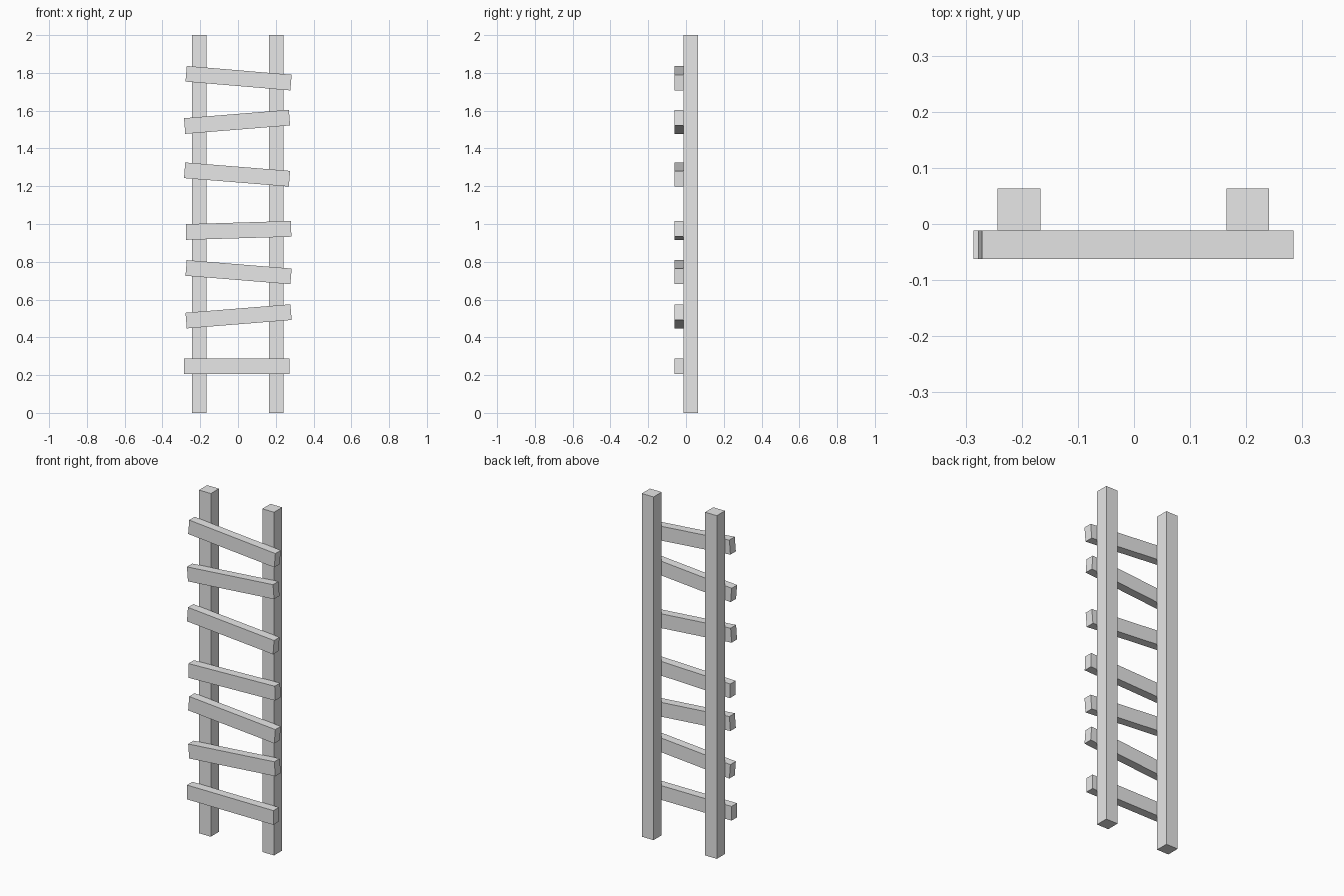
import bpy
import math

# Remove the default cube only
default_cube = bpy.data.objects.get("Cube")
if default_cube:
    bpy.data.objects.remove(default_cube, do_unlink=True)

# Single plain grey
grey = bpy.data.materials.new("plain_grey")
grey.use_nodes = True
colour = (0.8, 0.8, 0.8, 1.0)
grey.diffuse_color = colour
grey.node_tree.nodes["Principled BSDF"].inputs["Base Color"].default_value = colour


def beam(name, size, location, tilt=0.0):
    """Box of the given size, tilted in the front plane (positive raises +x)."""
    bpy.ops.mesh.primitive_cube_add(size=1, location=location)
    obj = bpy.context.object
    obj.name = name
    obj.scale = size
    bpy.ops.object.transform_apply(location=False, rotation=False, scale=True)
    obj.rotation_euler.y = -math.radians(tilt)
    obj.data.materials.append(grey)
    return obj


# Upright rails
for name, x in (("right_rail", -0.205), ("left_rail", 0.203)):
    beam(name, (0.076, 0.075, 2.0), (x, 0.0255, 1.0))

# Crooked rungs nailed to the front: x, height, tilt in degrees
rungs = [
    (-0.007, 0.247, 0.0),
    (0.003, 0.511, 4.6),
    (0.003, 0.745, -4.6),
    (0.003, 0.966, 1.7),
    (-0.005, 1.262, -4.6),
    (-0.005, 1.541, 4.6),
    (0.003, 1.772, -4.8),
]
for i, (x, z, tilt) in enumerate(rungs, 1):
    beam(f"rung_{i}", (0.557, 0.05, 0.083), (x, -0.037, z), tilt)
